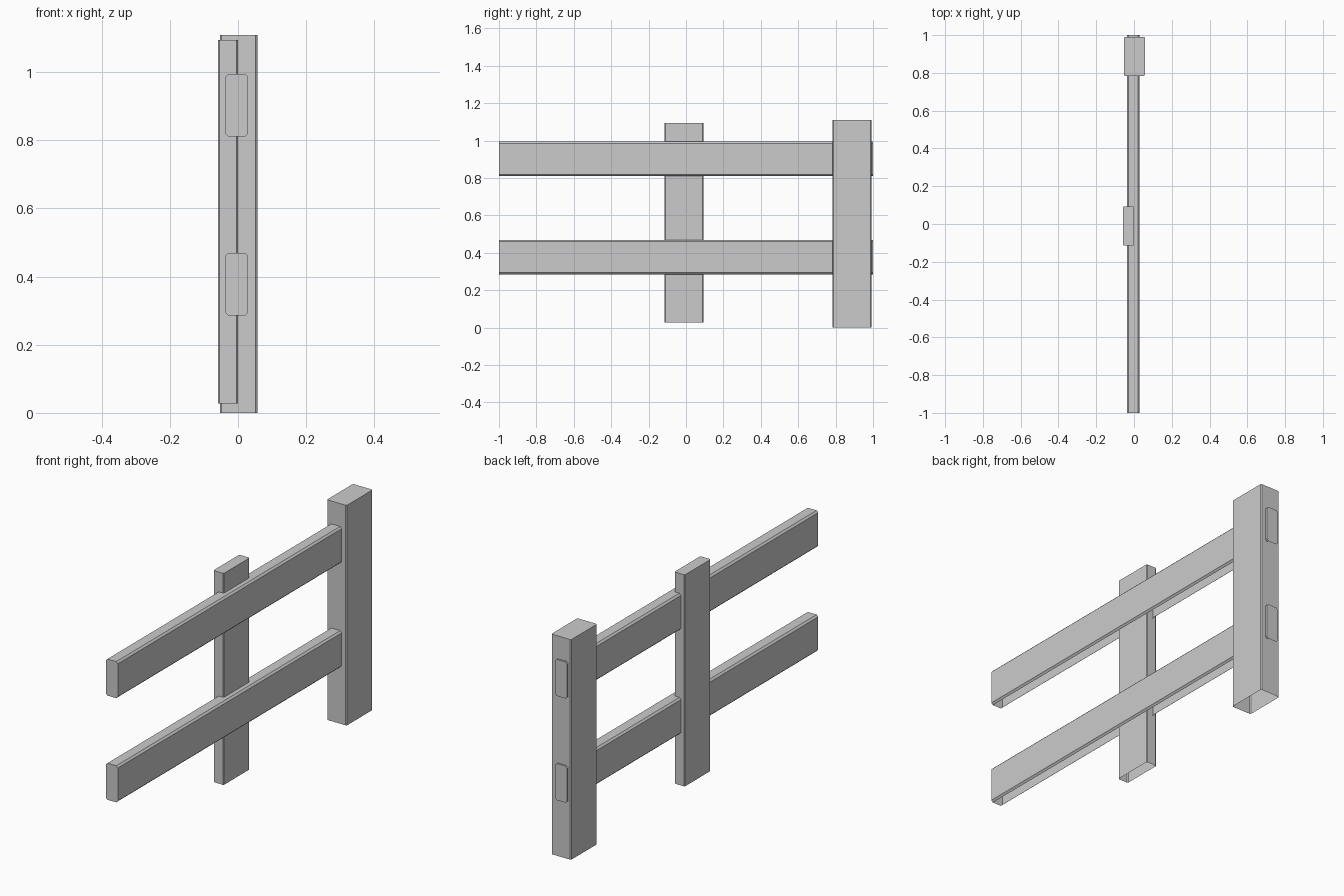
import bpy, bmesh

if "Cube" in bpy.data.objects:
    bpy.data.objects.remove(bpy.data.objects["Cube"])


def board(name, lo, hi, axis, chamfer):
    """Box from lo to hi, edges along axis chamfered, flat underside left open."""
    size = [b - a for a, b in zip(lo, hi)]
    bm = bmesh.new()
    bmesh.ops.create_cube(bm, size=1)
    for v in bm.verts:
        v.co = [a + (c + 0.5) * s for a, c, s in zip(lo, v.co, size)]
    long_edges = [e for e in bm.edges
                  if abs(e.verts[0].co[axis] - e.verts[1].co[axis]) > size[axis] / 2]
    bmesh.ops.bevel(bm, geom=long_edges, offset=chamfer, segments=1,
                    profile=0.5, affect='EDGES')
    bm.normal_update()
    underside = [f for f in bm.faces if f.normal.z < -0.95]
    bmesh.ops.delete(bm, geom=underside, context='FACES_ONLY')
    mesh = bpy.data.meshes.new(name)
    bm.to_mesh(mesh)
    bm.free()
    obj = bpy.data.objects.new(name, mesh)
    bpy.context.collection.objects.link(obj)
    return obj


# Main end post, and the thinner support board behind the rails
board("end_post", (-0.053, 0.783, 0.0), (0.057, 0.991, 1.109), 2, 0.005)
board("support_board", (-0.058, -0.114, 0.028), (0.0, 0.093, 1.094), 2, 0.004)

# Two horizontal rails running through the end post
for name, z in (("lower_rail", 0.285), ("upper_rail", 0.81)):
    board(name, (-0.037, -1.0, z), (0.03, 1.0, z + 0.184), 1, 0.009)
